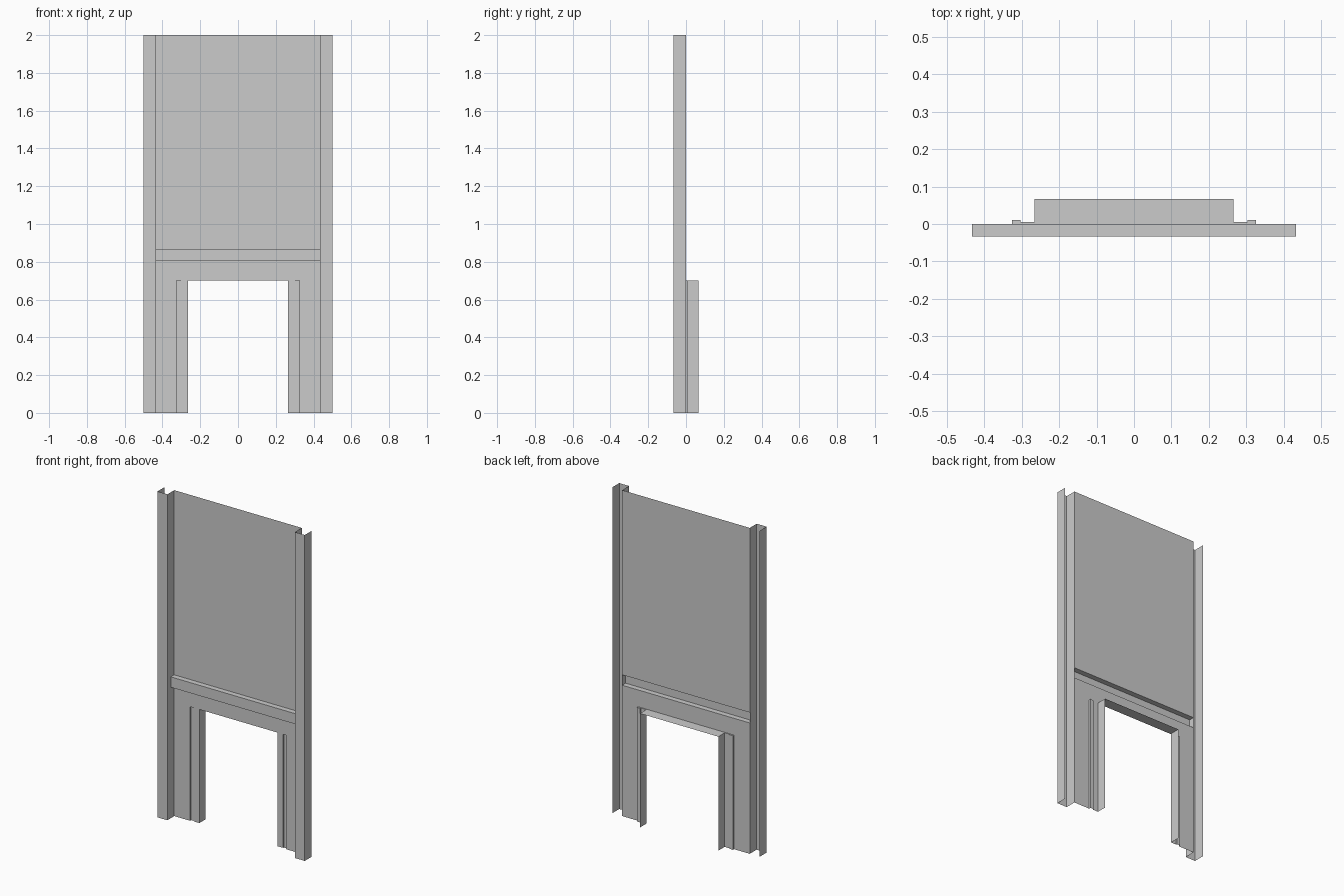
import bpy, bmesh

if "Cube" in bpy.data.objects:
    bpy.data.objects.remove(bpy.data.objects["Cube"])


def extrude_open(name, pts, axis, lo, hi):
    """Sweep an open profile along z (pts are x,y) or along x (pts are y,z)."""
    bm = bmesh.new()
    place = (lambda p, t: (p[0], p[1], t)) if axis == 'z' else (lambda p, t: (t, p[0], p[1]))
    a = [bm.verts.new(place(p, lo)) for p in pts]
    b = [bm.verts.new(place(p, hi)) for p in pts]
    for i in range(len(pts) - 1):
        bm.faces.new((a[i], a[i + 1], b[i + 1], b[i]))
    return finish(name, bm)


def flat(name, pts):
    """Single polygon sheet from a 3D outline."""
    bm = bmesh.new()
    bm.faces.new([bm.verts.new(p) for p in pts])
    return finish(name, bm)


def finish(name, bm):
    mesh = bpy.data.meshes.new(name)
    bm.to_mesh(mesh)
    bm.free()
    obj = bpy.data.objects.new(name, mesh)
    bpy.context.collection.objects.link(obj)
    return obj


def mirror_x(obj):
    mod = obj.modifiers.new("mirror", 'MIRROR')
    mod.use_mirror_merge = False


PANEL_X, GROOVE_X, DOOR_X = 0.433, 0.326, 0.266
DEPTH, DOOR_Z = 0.067, 0.70

# Upper wall sheet, projecting rail channel (open at the back) and lintel sheet
extrude_open("wall_with_rail",
             [(0, 2), (0, 0.867), (-0.033, 0.867), (-0.033, 0.803), (0, 0.803), (0, DOOR_Z)],
             'x', -PANEL_X, PANEL_X)

# Folded side posts, open channels facing back
post = extrude_open("side_post",
                    [(PANEL_X, 0), (PANEL_X, -DEPTH), (0.5, -DEPTH), (0.5, 0)], 'z', 0, 2)
mirror_x(post)

# Lower wall, shadow groove, door trim and jamb folded from one sheet
jamb = extrude_open("door_side",
                    [(PANEL_X, 0), (GROOVE_X, 0), (GROOVE_X, 0.011), (0.303, 0.011),
                     (0.303, 0.005), (DOOR_X, 0.005), (DOOR_X, DEPTH)], 'z', 0, DOOR_Z)
mirror_x(jamb)

# Horizontal soffit over the doorway, stepped to follow the trim
half = [(GROOVE_X, 0), (GROOVE_X, 0.011), (0.303, 0.011), (0.303, 0.005),
        (DOOR_X, 0.005), (DOOR_X, DEPTH)]
outline = half + [(-x, y) for x, y in reversed(half)]
flat("door_soffit", [(x, y, DOOR_Z) for x, y in outline])
